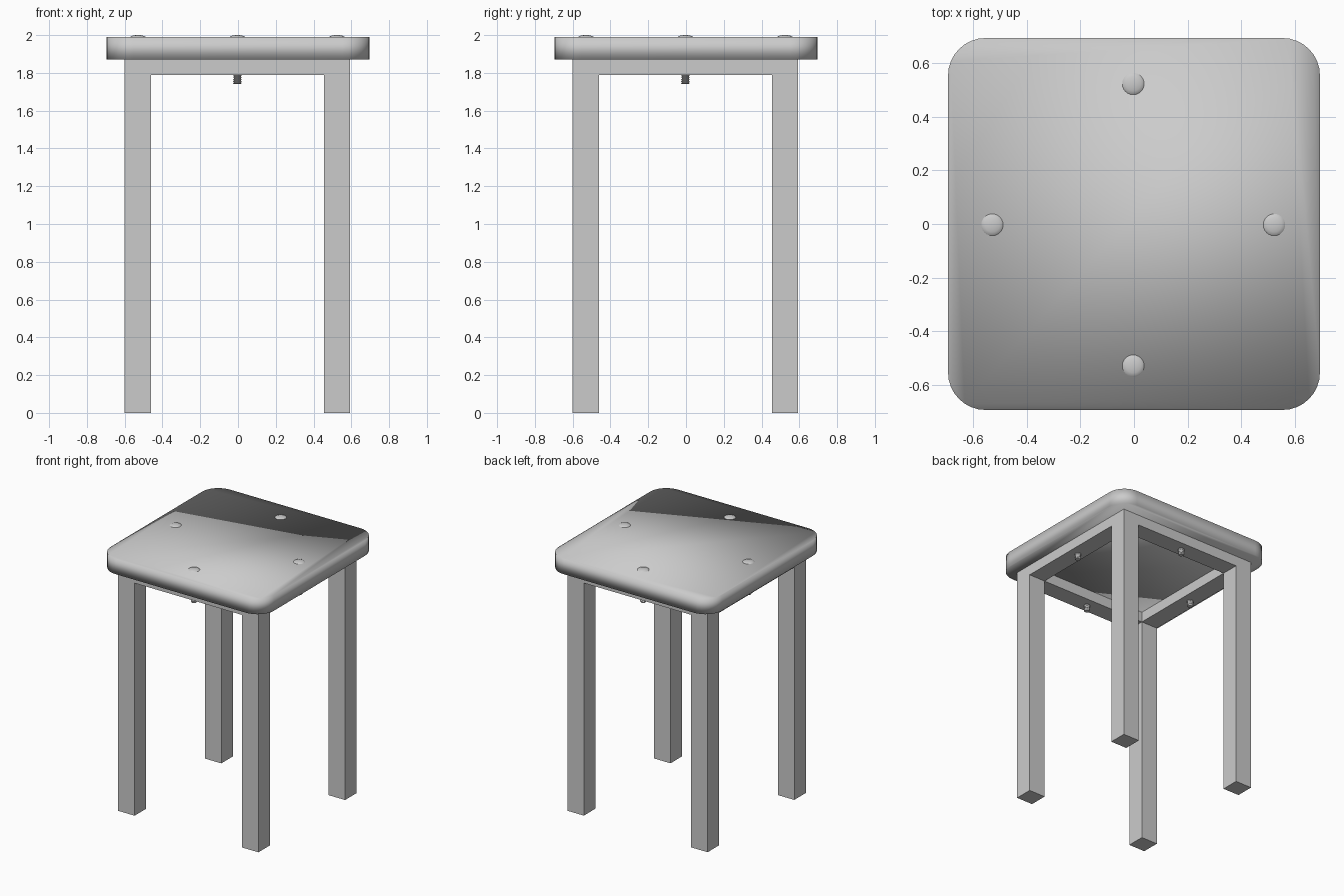
import bpy, bmesh, math

if "Cube" in bpy.data.objects:
    bpy.data.objects.remove(bpy.data.objects["Cube"])

SEAT_BOTTOM, SEAT_TOP = 1.87, 1.99
HALF_SEAT, CORNER = 0.695, 0.14
MID = -0.003           # frame sits slightly off the seat centre
REACH, LEG = 0.527, 0.14
APRON_BOTTOM = 1.79


def add_object(name, bm, smooth):
    bmesh.ops.recalc_face_normals(bm, faces=bm.faces[:])
    for f in bm.faces:
        f.smooth = smooth
    mesh = bpy.data.meshes.new(name)
    bm.to_mesh(mesh)
    bm.free()
    ob = bpy.data.objects.new(name, mesh)
    bpy.context.collection.objects.link(ob)
    return ob


def box(name, cx, cy, sx, sy, z0, z1):
    bm = bmesh.new()
    bmesh.ops.create_cube(bm, size=1)
    bmesh.ops.scale(bm, vec=(sx, sy, z1 - z0), verts=bm.verts)
    bmesh.ops.translate(bm, vec=(cx, cy, (z0 + z1) / 2), verts=bm.verts)
    return add_object(name, bm, False)


def lathe(name, profile, x, y, steps=24):
    bm = bmesh.new()
    verts = [bm.verts.new((r, 0, z)) for r, z in profile]
    edges = [bm.edges.new(pair) for pair in zip(verts, verts[1:])]
    bmesh.ops.spin(bm, geom=verts + edges, cent=(0, 0, 0), axis=(0, 0, 1),
                   angle=math.tau, steps=steps)
    bmesh.ops.remove_doubles(bm, verts=bm.verts, dist=0.0001)
    bmesh.ops.translate(bm, vec=(x, y, 0), verts=bm.verts)
    ob = add_object(name, bm, True)
    bpy.ops.object.select_all(action='DESELECT')
    ob.select_set(True)
    bpy.context.view_layer.objects.active = ob
    bpy.ops.object.shade_smooth_by_angle(angle=math.radians(35))
    return ob


# Seat: rounded-corner slab, smooth all over so its rim shades softly
bm = bmesh.new()
outline = []
inner = HALF_SEAT - CORNER
for q, (sx, sy) in enumerate([(1, 1), (-1, 1), (-1, -1), (1, -1)]):
    for i in range(9):
        a = math.pi / 2 * (q + i / 8)
        outline.append(bm.verts.new((sx * inner + CORNER * math.cos(a),
                                     sy * inner + CORNER * math.sin(a),
                                     SEAT_BOTTOM)))
base = bm.faces.new(outline)
top = bmesh.ops.extrude_face_region(bm, geom=[base], use_keep_orig=True)
bmesh.ops.translate(bm, vec=(0, 0, SEAT_TOP - SEAT_BOTTOM),
                    verts=[v for v in top["geom"] if isinstance(v, bmesh.types.BMVert)])
add_object("seat", bm, True)

# Legs
for side, sx in (("left", -1), ("right", 1)):
    for end, sy in (("front", -1), ("back", 1)):
        box(f"{end}_{side}_leg", MID + sx * REACH, MID + sy * REACH,
            LEG, LEG, 0, SEAT_BOTTOM)

# Screw profiles: domed head, then a threaded shank
HEAD = [(0, 2.0), (0.014, 1.9993), (0.027, 1.997), (0.037, 1.9935),
        (0.042, 1.989), (0, 1.989)]
SHANK = [(0, 1.989), (0.019, 1.989), (0.019, APRON_BOTTOM)]
for i in range(5):
    z = APRON_BOTTOM - 0.01 * i
    SHANK += [(0.023, z - 0.004), (0.018, z - 0.01)]
SHANK.append((0, 1.74))

# Aprons between the legs, each with one screw through the seat
SPAN = 2 * REACH - LEG
for name, dx, dy in (("front", 0, -1), ("back", 0, 1), ("left", -1, 0), ("right", 1, 0)):
    x, y = MID + dx * REACH, MID + dy * REACH
    box(f"{name}_apron", x, y, LEG if dx else SPAN, LEG if dy else SPAN,
        APRON_BOTTOM, SEAT_BOTTOM)
    lathe(f"{name}_screw_head", HEAD, x, y)
    lathe(f"{name}_screw_shank", SHANK, x, y, 16)
